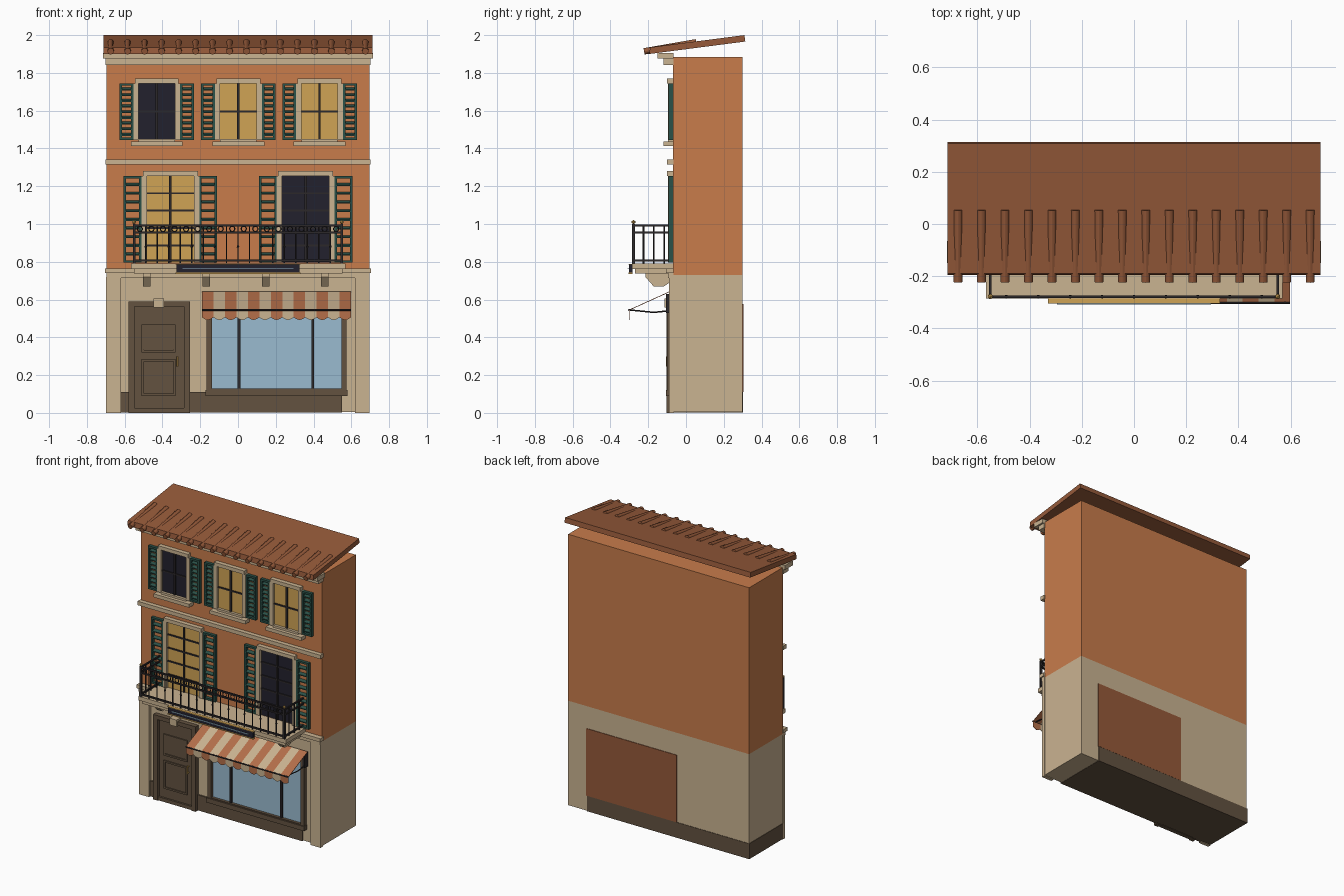
import bpy, bmesh, math
from mathutils import Vector, Matrix

if "Cube" in bpy.data.objects:
    bpy.data.objects.remove(bpy.data.objects["Cube"])


def material(name, hexcode):
    def linear(c):
        return c / 12.92 if c < 0.04045 else ((c + 0.055) / 1.055) ** 2.4
    rgb = [linear(int(hexcode[i:i + 2], 16) / 255) for i in (0, 2, 4)]
    m = bpy.data.materials.new(name)
    m.use_nodes = True
    m.diffuse_color = (*rgb, 1)
    m.node_tree.nodes["Principled BSDF"].inputs["Base Color"].default_value = (*rgb, 1)
    return m


ORANGE = material("orange plaster", "C87C4B")
STONE = material("pale stone", "CAB391")
TILE = material("terracotta", "965A3A")
WOOD = material("dark wood", "635240")
SKY = material("shop glass", "9ABBD0")
GOLD = material("warm light", "D0A455")
NIGHT = material("night glass", "22212D")
GREEN = material("shutter green", "2B5148")
IRON = material("black iron", "2C282A")
RUST = material("awning rust", "B56F4A")


class Part:
    """Collects simple solids into one named object."""

    def __init__(self, name, *mats):
        self.name, self.mats, self.bm = name, mats, bmesh.new()

    def paint(self, verts, mat):
        for f in {f for v in verts for f in v.link_faces}:
            f.material_index = mat

    def box(self, x0, x1, y0, y1, z0, z1, mat=0):
        m = Matrix.Translation(((x0 + x1) / 2, (y0 + y1) / 2, (z0 + z1) / 2))
        m = m @ Matrix.Diagonal((x1 - x0, y1 - y0, z1 - z0, 1))
        self.paint(bmesh.ops.create_cube(self.bm, size=1, matrix=m)["verts"], mat)
        return self

    def rod(self, a, b, r, sides=8, mat=0):
        a, b = Vector(a), Vector(b)
        m = Matrix.Translation((a + b) / 2) @ (b - a).to_track_quat("Z", "Y").to_matrix().to_4x4()
        v = bmesh.ops.create_cone(self.bm, cap_ends=True, segments=sides, radius1=r,
                                  radius2=r, depth=(b - a).length, matrix=m)["verts"]
        self.paint(v, mat)

    def ball(self, c, r, mat=0):
        v = bmesh.ops.create_icosphere(self.bm, subdivisions=1, radius=r,
                                       matrix=Matrix.Translation(c))["verts"]
        self.paint(v, mat)

    def prism(self, yz, x0, x1, mat=0):
        """Extrude a side profile along x."""
        lo = [self.bm.verts.new((x0, y, z)) for y, z in yz]
        hi = [self.bm.verts.new((x1, y, z)) for y, z in yz]
        self.bm.faces.new(lo)
        self.bm.faces.new(hi[::-1])
        for i in range(len(yz)):
            j = (i + 1) % len(yz)
            self.bm.faces.new((lo[j], lo[i], hi[i], hi[j]))
        self.paint(lo + hi, mat)

    def frame(self, x0, x1, y0, y1, z0, z1, w, mat=0):
        self.box(x0, x0 + w, y0, y1, z0, z1, mat)
        self.box(x1 - w, x1, y0, y1, z0, z1, mat)
        self.box(x0 + w, x1 - w, y0, y1, z0, z0 + w, mat)
        self.box(x0 + w, x1 - w, y0, y1, z1 - w, z1, mat)

    def done(self, smooth=False):
        bmesh.ops.recalc_face_normals(self.bm, faces=self.bm.faces)
        me = bpy.data.meshes.new(self.name)
        self.bm.to_mesh(me)
        self.bm.free()
        for m in self.mats:
            me.materials.append(m)
        ob = bpy.data.objects.new(self.name, me)
        bpy.context.collection.objects.link(ob)
        if smooth:
            bpy.ops.object.select_all(action="DESELECT")
            ob.select_set(True)
            bpy.context.view_layer.objects.active = ob
            bpy.ops.object.shade_smooth_by_angle()


WALL = -0.07

# Walls, plinth and corner piers
Part("upper_wall", ORANGE).box(-0.695, 0.695, WALL, 0.3, 0.73, 1.885).done()
Part("ground_wall", STONE).box(-0.695, 0.695, WALL, 0.3, 0.005, 0.73).done()
Part("plinth", WOOD).box(-0.698, 0.55, -0.08, 0.303, 0.003, 0.11).done()
Part("back_panel", TILE).box(-0.14, 0.554, 0.296, 0.304, 0.11, 0.576).done()
piers = Part("corner_piers", STONE)
piers.box(-0.699, -0.62, -0.09, WALL + 0.005, 0, 0.72)
piers.box(0.62, 0.697, -0.09, WALL + 0.005, 0, 0.72)
piers.done()

# Bands and cornice
bands = Part("stone_bands", STONE)
for half, front, z0, z1 in ((0.697, -0.095, 0.715, 0.74), (0.705, -0.105, 0.74, 0.765),
                            (0.702, -0.1, 1.315, 1.342), (0.702, -0.12, 1.843, 1.875),
                            (0.715, -0.15, 1.875, 1.905)):
    bands.box(-half, half, front, WALL + 0.005, z0, z1)
bands.done()

# Sloping roof with a row of round tiles along the eaves
roof = Part("roof_slab", TILE)
roof.prism([(-0.195, 1.9), (-0.19, 1.935), (0.309, 2.0), (0.314, 1.966)], -0.713, 0.713)
roof.done()
tiles = Part("roof_tiles", TILE)
for i in range(16):
    x = -0.674 + i * 0.0899
    tiles.rod((x, -0.222, 1.914), (x, 0.054, 1.962), 0.017, 12)
tiles.done(True)


# Windows with stone surround, glazing bars and louvred shutters
def window(name, cx, half, z0, z1, glass, shutter, bars, sill):
    p = Part(name, STONE, glass, IRON)
    w = 0.028
    p.box(cx - half + w, cx + half - w, WALL - 0.007, WALL + 0.005, z0, z1, 1)
    for s in (-1, 1):
        xs = sorted((cx + s * half, cx + s * (half - w)))
        p.box(*xs, -0.095, WALL, z0, z1)
    p.box(cx - half + 0.008, cx + half - 0.008, -0.1, WALL, z1, z1 + 0.025)
    if sill:
        p.box(cx - half - 0.013, cx + half + 0.013, -0.118, WALL, z0 - 0.032, z0 - 0.008)
        p.box(cx - half + w, cx + half - w, -0.095, WALL, z0 - 0.008, z0 + 0.006)
    p.box(cx - 0.006, cx + 0.006, -0.085, WALL, z0, z1, 2)
    for k in range(1, bars + 1):
        z = z0 + (z1 - z0) * k / (bars + 1)
        p.box(cx - half + w, cx + half - w, -0.083, WALL, z - 0.005, z + 0.005, 2)
    p.done()
    q = Part(name + "_shutters", GREEN)
    for s in (-1, 1):
        x0, x1 = sorted((cx + s * half, cx + s * (half + shutter)))
        q.frame(x0, x1, -0.092, WALL, z0, z1, 0.013)
        for k in range(1, 10):
            z = z0 + (z1 - z0) * k / 10
            q.prism([(-0.09, z - 0.008), (-0.09, z - 0.002), (WALL, z + 0.007), (WALL, z + 0.001)],
                    x0 + 0.013, x1 - 0.013)
    q.done()


for label, cx, glass in (("left", -0.43, NIGHT), ("middle", 0.002, GOLD), ("right", 0.432, GOLD)):
    window("top_window_" + label, cx, 0.124, 1.445, 1.745, glass, 0.073, 1, True)
for label, cx, glass in (("left", -0.358, GOLD), ("right", 0.358, NIGHT)):
    window("balcony_window_" + label, cx, 0.153, 0.795, 1.255, glass, 0.094, 4, False)

# Balcony slab and tapered brackets
slab = Part("balcony_slab", STONE)
slab.box(-0.566, 0.568, -0.285, WALL, 0.762, 0.79)
slab.box(-0.55, 0.552, -0.27, WALL, 0.738, 0.762)
slab.done()
brackets = Part("balcony_brackets", STONE)
for x in (-0.483, -0.168, 0.148, 0.46):
    brackets.prism([(-0.215, 0.738), (-0.215, 0.72), (-0.17, 0.668), (-0.12, 0.668),
                    (WALL, 0.7), (WALL, 0.738)], x - 0.02, x + 0.02)
brackets.done()

# Iron railing with rings, knobs and gilt finials
rail = Part("balcony_railing", IRON, GOLD)
X, Y = 0.55, -0.278
for z in (0.806, 0.955, 0.993):
    rail.box(-X, X, Y - 0.005, Y + 0.005, z - 0.005, z + 0.005)
    for s in (-X, X):
        rail.box(s - 0.005, s + 0.005, Y, WALL, z - 0.005, z + 0.005)
count = 18
for i in range(count + 1):
    x = -X + 2 * X * i / count
    rail.rod((x, Y, 0.79), (x, Y, 0.993), 0.004, 6)
    if i % 2:
        rail.ball((x, Y, 0.88), 0.008)
    if i < count:
        for k in range(10):
            a, b = (2 * math.pi * t / 10 for t in (k, k + 1))
            c = x + X / count
            rail.rod((c + 0.014 * math.cos(a), Y, 0.974 + 0.014 * math.sin(a)),
                     (c + 0.014 * math.cos(b), Y, 0.974 + 0.014 * math.sin(b)), 0.003, 4)
for s in (-X, X):
    for y in (-0.225, -0.17, -0.115):
        rail.rod((s, y, 0.79), (s, y, 0.993), 0.004, 6)
    rail.box(s - 0.007, s + 0.007, Y - 0.007, Y + 0.007, 0.785, 1.0)
    rail.ball((s, Y, 1.01), 0.011, 1)
rail.done()

# Blank sign board on the slab edge
sign = Part("sign_board", NIGHT, GOLD, SKY)
sign.box(-0.325, 0.325, -0.302, -0.284, 0.742, 0.785)
sign.box(-0.33, 0.33, -0.304, -0.284, 0.735, 0.742, 1)
sign.box(-0.33, 0.33, -0.304, -0.284, 0.785, 0.789, 1)
sign.box(-0.295, 0.295, -0.309, -0.3, 0.761, 0.765, 2)
sign.done()

# Panelled door with keystone and handle
door = Part("front_door", WOOD, STONE, GOLD)
door.box(-0.547, -0.287, -0.082, WALL + 0.005, 0, 0.565)
for x0, x1 in ((-0.58, -0.547), (-0.287, -0.255)):
    door.box(x0, x1, -0.102, WALL, 0, 0.59)
door.box(-0.547, -0.287, -0.102, WALL, 0.562, 0.59)
door.box(-0.547, -0.287, -0.095, WALL, 0, 0.025)
door.frame(-0.51, -0.33, -0.09, -0.08, 0.32, 0.468, 0.012)
door.box(-0.498, -0.342, -0.087, -0.08, 0.335, 0.455)
door.frame(-0.51, -0.33, -0.09, -0.08, 0.09, 0.285, 0.012)
door.box(-0.447, -0.392, -0.115, WALL, 0.558, 0.605, 1)
door.rod((-0.32, -0.1, 0.245), (-0.32, -0.1, 0.298), 0.006, 8, 2)
for z in (0.25, 0.293):
    door.rod((-0.32, -0.1, z), (-0.32, -0.08, z), 0.004, 6, 2)
door.done()

# Shop window
shop = Part("shop_window", WOOD, SKY, IRON)
shop.box(-0.14, 0.55, -0.079, WALL + 0.005, 0.11, 0.58, 1)
shop.frame(-0.166, 0.575, -0.098, WALL, 0.1, 0.605, 0.028)
shop.box(-0.172, 0.58, -0.105, WALL, 0.09, 0.122)
for x in (0.005, 0.395):
    shop.box(x - 0.007, x + 0.007, -0.092, WALL, 0.12, 0.58, 2)
shop.done()

# Striped awning with scalloped valance
awning = Part("awning", RUST, STONE)
stripes, left, right = 13, -0.19, 0.598
step = (right - left) / stripes
for i in range(stripes):
    x0 = left + i * step
    awning.prism([(-0.09, 0.642), (-0.09, 0.638), (-0.3, 0.543), (-0.3, 0.547)],
                 x0, x0 + step, i % 2)
    ends = [(x0 + step, 0.545), (x0, 0.545)]
    ends += [(x0 + step * k / 6, 0.506 - 0.014 * math.sin(math.pi * k / 6)) for k in range(7)]
    front = [awning.bm.verts.new((x, -0.301, z)) for x, z in ends]
    back = [awning.bm.verts.new((x, -0.298, z)) for x, z in ends]
    awning.bm.faces.new(front)
    awning.bm.faces.new(back[::-1])
    for k in range(len(ends)):
        awning.bm.faces.new((front[k - 1], front[k], back[k], back[k - 1]))
    awning.paint(front + back, i % 2)
awning.done()
arms = Part("awning_arms", IRON)
arms.rod((left, -0.302, 0.545), (right, -0.302, 0.545), 0.005)
for x in (-0.172, 0.578):
    arms.rod((x, -0.3, 0.545), (x, -0.17, 0.532), 0.004, 6)
    arms.rod((x, -0.17, 0.532), (x, -0.095, 0.54), 0.004, 6)
    arms.box(x - 0.008, x + 0.008, -0.105, WALL, 0.53, 0.63)
arms.done()
